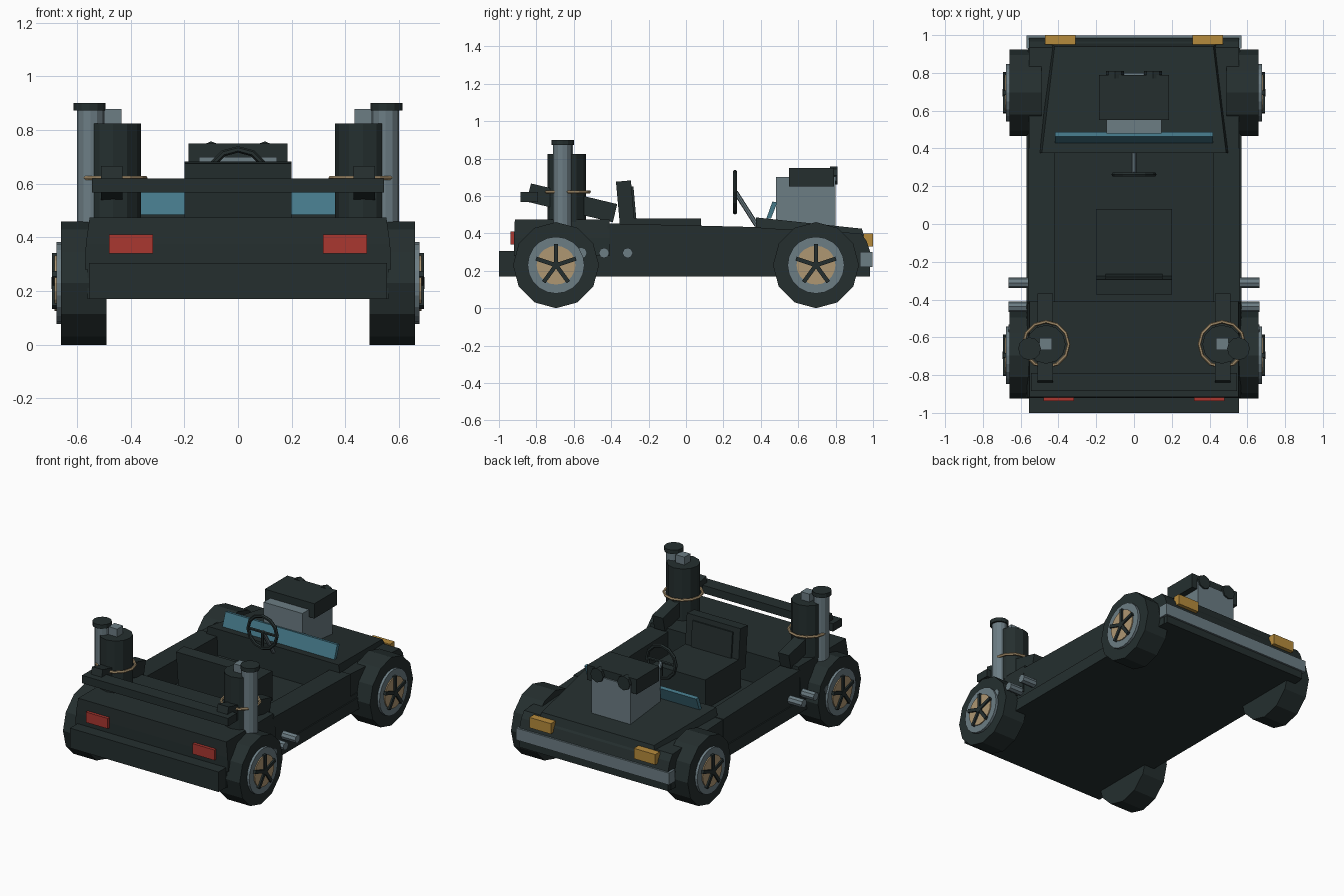
import bpy, bmesh, math
from mathutils import Matrix, Vector

if "Cube" in bpy.data.objects:
    bpy.data.objects.remove(bpy.data.objects["Cube"])

def material(name, rgb):
    m = bpy.data.materials.new(name)
    m.diffuse_color = (*rgb, 1)
    m.use_nodes = True
    m.node_tree.nodes["Principled BSDF"].inputs["Base Color"].default_value = m.diffuse_color
    return m

DARK = material("dark body", (.018, .028, .028))
STEEL = material("steel grey", (.15, .205, .23))
TAN = material("tan brass", (.43, .31, .17))
GLASS = material("blue glass", (.06, .19, .25))
RED = material("red lamp", (.40, .038, .03))
AMBER = material("amber lamp", (.47, .26, .045))

def finish(name, bm, mat):
    bmesh.ops.recalc_face_normals(bm, faces=bm.faces)
    me = bpy.data.meshes.new(name)
    bm.to_mesh(me)
    bm.free()
    me.materials.append(mat)
    ob = bpy.data.objects.new(name, me)
    bpy.context.collection.objects.link(ob)
    return ob

def box(name, x, y, z, mat, tilt=0):
    """Box from ranges, tilted about its centre in the side plane."""
    c = Vector((sum(x) / 2, sum(y) / 2, sum(z) / 2))
    bm = bmesh.new()
    bmesh.ops.create_cube(bm, size=1, matrix=Matrix.Translation(c)
        @ Matrix.Rotation(tilt, 4, 'X')
        @ Matrix.Diagonal((x[1] - x[0], y[1] - y[0], z[1] - z[0], 1)))
    return finish(name, bm, mat)

def loft(name, rings, mat):
    """Closed skin through two or more rings of points."""
    bm = bmesh.new()
    vs = [[bm.verts.new(p) for p in r] for r in rings]
    n = len(vs[0])
    for a, b in zip(vs, vs[1:]):
        for i in range(n):
            j = (i + 1) % n
            bm.faces.new((a[i], a[j], b[j], b[i]))
    bm.faces.new(vs[0])
    bm.faces.new(vs[-1])
    return finish(name, bm, mat)

def side_prism(name, profile, x0, x1, mat):
    return loft(name, [[(x, y, z) for y, z in profile] for x in (x0, x1)], mat)

def rod(name, a, b, r, sides, mat):
    a, b = Vector(a), Vector(b)
    d = b - a
    bm = bmesh.new()
    bmesh.ops.create_cone(bm, cap_ends=True, segments=sides, radius1=r, radius2=r, depth=d.length,
        matrix=Matrix.Translation((a + b) / 2) @ d.to_track_quat('Z', 'Y').to_matrix().to_4x4())
    return finish(name, bm, mat)

def hoop(name, c, R, r, n, m, mat, rot=(0, 0, 0)):
    bpy.ops.mesh.primitive_torus_add(location=c, rotation=rot, major_radius=R,
        minor_radius=r, major_segments=n, minor_segments=m)
    ob = bpy.context.object
    ob.name = name
    ob.data.materials.append(mat)

# Hull: floor pan, rear deck, nose and hood
box("floor_pan", (-.56, .56), (-.92, .96), (.17, .28), DARK)
loft("rear_deck", [[(-w, y, z), (w, y, z), (w, -.41, z), (-w, -.41, z)]
     for w, y, z in ((.57, -.92, .28), (.567, -.92, .375), (.553, -.915, .475))], DARK)
side_prism("nose", [(.38, .17), (.985, .17), (.985, .3), (.965, .36), (.935, .40), (.38, .43)], -.555, .555, DARK)
loft("hood", [
    [(-.503, .375, .41), (.503, .375, .41), (.455, .975, .31), (-.455, .975, .31)],
    [(-.488, .375, .485), (.488, .375, .485), (.42, .94, .425), (-.42, .94, .425)]], DARK)

# Bumpers
box("rear_bumper", (-.555, .555), (-1, -.9), (.17, .305), DARK)
box("front_bumper", (-.57, .57), (.93, .997), (.22, .3), STEEL)

# Seat
box("seat_cushion", (-.2, .2), (-.3, .08), (.25, .48), DARK)
box("seat_back", (-.2, .2), (-.362, -.282), (.40, .68), DARK, tilt=.09)
box("seat_pad", (-.15, .15), (-.287, -.273), (.47, .65), DARK, tilt=.09)

# Steering wheel with spokes and column
hoop("steering_wheel", (0, .262, .62), .108, .012, 12, 6, DARK, (math.pi / 2, 0, 0))
for a in (0, math.pi, -math.pi / 2):
    rod("steering_spoke", (0, .262, .62), (.105 * math.cos(a), .262, .62 + .105 * math.sin(a)), .01, 6, DARK)
rod("steering_column", (0, .265, .62), (0, .38, .44), .013, 8, STEEL)

# Windscreen
side_prism("windscreen", [(.43, .48), (.455, .48), (.488, .565), (.462, .57)], -.418, .418, GLASS)

# Engine with air intake
box("engine_block", (-.145, .145), (.48, .8), (.44, .70), STEEL)
box("air_intake", (-.185, .185), (.55, .79), (.65, .75), DARK)
for x in (-.1, .1):
    rod("intake_mouth", (x, .77, .71), (x, .81, .71), .048, 8, DARK)

# Rear crossbar
box("rear_crossbar", (-.545, .545), (-.885, -.79), (.567, .62), DARK)

def wheel(s, y):
    z = .23
    rod("tire", (s * .49, y, z), (s * .66, y, z), .23, 12, DARK)
    rod("rim", (s * .64, y, z), (s * .677, y, z), .152, 20, STEEL)
    rod("hub_disc", (s * .66, y, z), (s * .684, y, z), .104, 20, TAN)
    rod("hub_cap", (s * .66, y, z), (s * .695, y, z), .022, 10, DARK)
    for k in range(5):
        bm = bmesh.new()
        bmesh.ops.create_cube(bm, size=1, matrix=Matrix.Translation((s * .682, y, z))
            @ Matrix.Rotation(k * math.tau / 5, 4, 'X')
            @ Matrix.Translation((0, 0, .056)) @ Matrix.Diagonal((.024, .022, .112, 1)))
        finish("wheel_spoke", bm, DARK)

# Everything that repeats on both sides
for s in (-1, 1):
    for y in (-.695, .695):
        wheel(s, y)
    # cockpit side wall and lower sill
    side_prism("side_wall", [(-.42, .2), (.4, .2), (.4, .433), (-.42, .453)], s * .42, s * .56, DARK)
    box("sill", sorted((s * .5, s * .568)), (-.9, .9), (.17, .25), DARK)
    # lamps
    box("tail_lamp", sorted((s * .317, s * .48)), (-.938, -.9), (.34, .41), RED)
    box("head_lamp", sorted((s * .31, s * .47)), (.95, 1.0), (.33, .40), AMBER)
    # sloping strut under the canister
    box("strut", sorted((s * .43, s * .51)), (-.847, -.373), (.513, .613), DARK, tilt=-.235)
    # canister with brass ring and cap
    rod("canister", (s * .465, -.637, .46), (s * .465, -.637, .825), .103, 12, DARK)
    box("canister_cap", sorted((s * .435, s * .5)), (-.668, -.604), (.82, .878), STEEL)
    hoop("brass_ring", (s * .466, -.637, .622), .12, .009, 12, 6, TAN)
    # upright stack
    rod("stack", (s * .55, -.66, .4), (s * .55, -.66, .88), .05, 12, STEEL)
    rod("stack_lid", (s * .553, -.66, .873), (s * .553, -.66, .9), .06, 12, DARK)
    # side exhaust stubs
    for y in (-.56, -.438, -.312):
        rod("exhaust_stub", (s * .5, y, .295), (s * .664, y, .295), .028, 8, STEEL)
